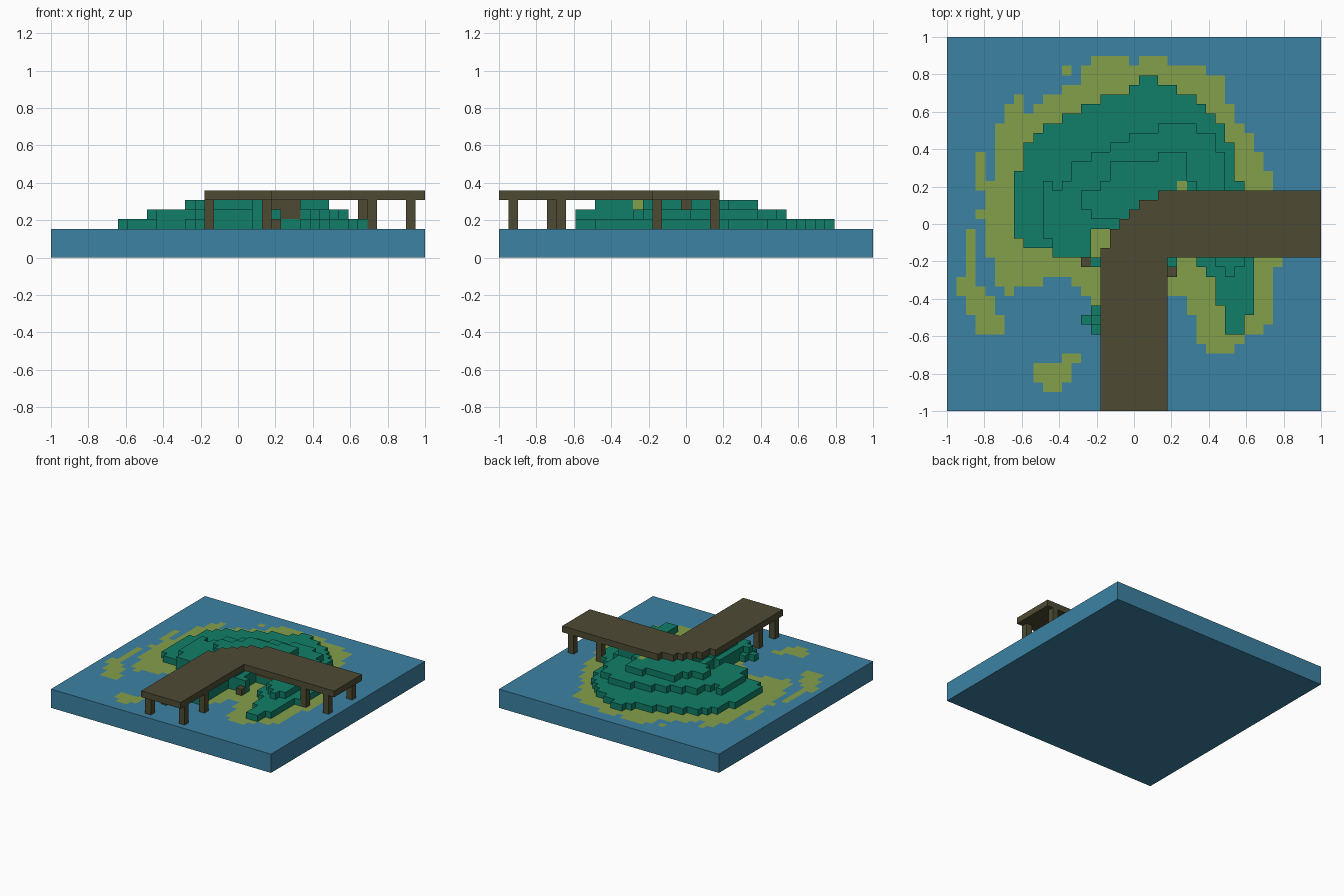
import bpy, bmesh

if "Cube" in bpy.data.objects:
    bpy.data.objects.remove(bpy.data.objects["Cube"], do_unlink=True)

N = 39            # cells along each side
S = 2.0 / N       # cell size


def material(name, rgb):
    m = bpy.data.materials.new(name)
    m.use_nodes = True
    m.diffuse_color = (*rgb, 1)
    bsdf = m.node_tree.nodes["Principled BSDF"]
    bsdf.inputs["Base Color"].default_value = (*rgb, 1)
    bsdf.inputs["Roughness"].default_value = 0.9
    return m


BLUE = material("water_blue", (0.045, 0.223, 0.366))
SAND = material("sand_green", (0.231, 0.352, 0.070))
GREEN = material("grass_green", (0.005, 0.209, 0.136))
BROWN = material("wood_brown", (0.076, 0.070, 0.034))


def spans(start, *rows):
    """Cells (column, row) from one list of (first, last) spans per row."""
    return {(c, start + i) for i, row in enumerate(rows)
            for a, b in zip(row[::2], row[1::2]) for c in range(a, b + 1)}


def stack(plan, *layers):
    return {(c, r, k) for c, r in plan for k in layers}


def build(name, cells, mats, painted=()):
    """Block mesh showing only outer faces; painted cells get the second colour on top."""
    bm = bmesh.new()
    verts = {}

    def vert(p):
        if p not in verts:
            verts[p] = bm.verts.new((p[0] * S - 1, p[1] * S - 1, p[2] * S))
        return verts[p]

    grid = {(c, N - 1 - r, k) for c, r, k in cells}
    for cell in sorted(grid):
        for axis in range(3):
            u, v = (axis + 1) % 3, (axis + 2) % 3
            for side in (0, 1):
                near = list(cell)
                near[axis] += 2 * side - 1
                if tuple(near) in grid:
                    continue
                loop = []
                for du, dv in ((0, 0), (1, 0), (1, 1), (0, 1)):
                    p = list(cell)
                    p[axis] += side
                    p[u] += du
                    p[v] += dv
                    loop.append(vert(tuple(p)))
                f = bm.faces.new(loop if side else loop[::-1])
                if axis == 2 and side and (cell[0], N - 1 - cell[1]) in painted:
                    f.material_index = 1
    # Merge flat areas of one colour
    bmesh.ops.dissolve_limit(bm, angle_limit=0.01, verts=bm.verts[:],
                             edges=bm.edges[:], delimit={'MATERIAL'})
    me = bpy.data.meshes.new(name)
    bm.to_mesh(me)
    bm.free()
    for m in mats:
        me.materials.append(m)
    ob = bpy.data.objects.new(name, me)
    bpy.context.collection.objects.link(ob)
    return ob


# Beach: main shore, western sand bars, eastern spit, small southern islet
beach = spans(2, (15, 18, 20, 22), (12, 12, 14, 26), (14, 28), (12, 28),
              (7, 7, 10, 28), (6, 7, 9, 29), (6, 29), (5, 30), (5, 31), (5, 31),
              (3, 3, 5, 32), (3, 3, 5, 32), (3, 3, 5, 33), (3, 33), (4, 33),
              (4, 33), (3, 34), (4, 34), (2, 2, 4, 34), (2, 2, 4, 34),
              (2, 2, 4, 34), (2, 2, 5, 34), (2, 2, 5, 33), (1, 2, 5, 8, 13, 33),
              (1, 3, 6, 6, 14, 33), (2, 4, 15, 22, 25, 33), (2, 4, 16, 22, 25, 33),
              (3, 5, 16, 21, 26, 33), (3, 5, 16, 20, 26, 32), (26, 30), (27, 29))
beach |= spans(25, (9, 12))
beach -= spans(25, (10, 12))
beach |= spans(33, (12, 13), (9, 12), (9, 12), (10, 11))

base = stack(spans(0, *[(0, N - 1)] * N), 0, 1, 2)
build("water_base", base, [BLUE, SAND], beach)

# Three terraces of the island
low = spans(4, (20, 21), (19, 23), (16, 25), (14, 26), (12, 27), (10, 28), (9, 28),
            (8, 29), (8, 29), (8, 29), (7, 29), (7, 30), (7, 31), (7, 32), (7, 32),
            (7, 32), (7, 14, 17, 22, 26, 32), (8, 14, 17, 22, 26, 32),
            (11, 14, 17, 22, 26, 32), (15, 23, 26, 31), (16, 20, 27, 31),
            (16, 20, 28, 31), (16, 20, 28, 31), (16, 20, 28, 31), (15, 20, 29, 31),
            (14, 20, 29, 30), (15, 20, 29, 30))
middle = spans(9, (22, 25), (19, 27), (17, 27), (15, 28), (13, 28), (13, 28),
               (10, 10, 12, 28), (10, 29), (10, 29), (10, 29), (10, 22, 26, 30),
               (10, 14, 17, 22, 27, 30), (11, 14, 17, 22, 27, 30),
               (11, 14, 17, 22, 27, 30), (16, 23, 28, 30), (16, 20, 29, 29),
               *[(16, 20)] * 4, (15, 20), (16, 20))
high = spans(12, (22, 24), (17, 24), (17, 24), (16, 25), (14, 28), (14, 28), (15, 28),
             (18, 22), (18, 21), (18, 21), (18, 21), (17, 21), *[(17, 20)] * 5)

# Loose sand and rock blocks
sand_blocks = {(24, 15, 5), (20, 24, 5)}
rocks = {(14, 23, 3), (23, 24, 3)}
rocks |= {(c, 19, k) for c in (23, 24, 25) for k in (4, 5)}
build("sand_blocks", sand_blocks, [SAND])
build("rock_blocks", rocks, [BROWN])

# Bridge deck with a stepped outer corner
deck = spans(16, *[(a, N - 1) for a in (22, 20, 19, 18, 17, 17, 16)], *[(16, 22)] * 16)
build("bridge_deck", stack(deck, 6), [BROWN])

# Bridge posts, mirrored across the diagonal for the two arms
south_posts = [(16, 37), (22, 37), (16, 33), (22, 32)]
east_posts = [(r, c) for c, r in [(16, 37), (22, 37), (22, 33), (16, 32)]]
east_posts = [(c, r) for c, r in east_posts]
for i, post in enumerate(south_posts + east_posts):
    build(f"bridge_post_{i + 1}", stack({post}, 3, 4, 5), [BROWN])

posts = stack(set(south_posts + east_posts), 3, 4, 5)
island = stack(low, 3) | stack(middle, 4) | stack(high, 5)
build("island_terraces", island - sand_blocks - rocks - posts, [GREEN])
